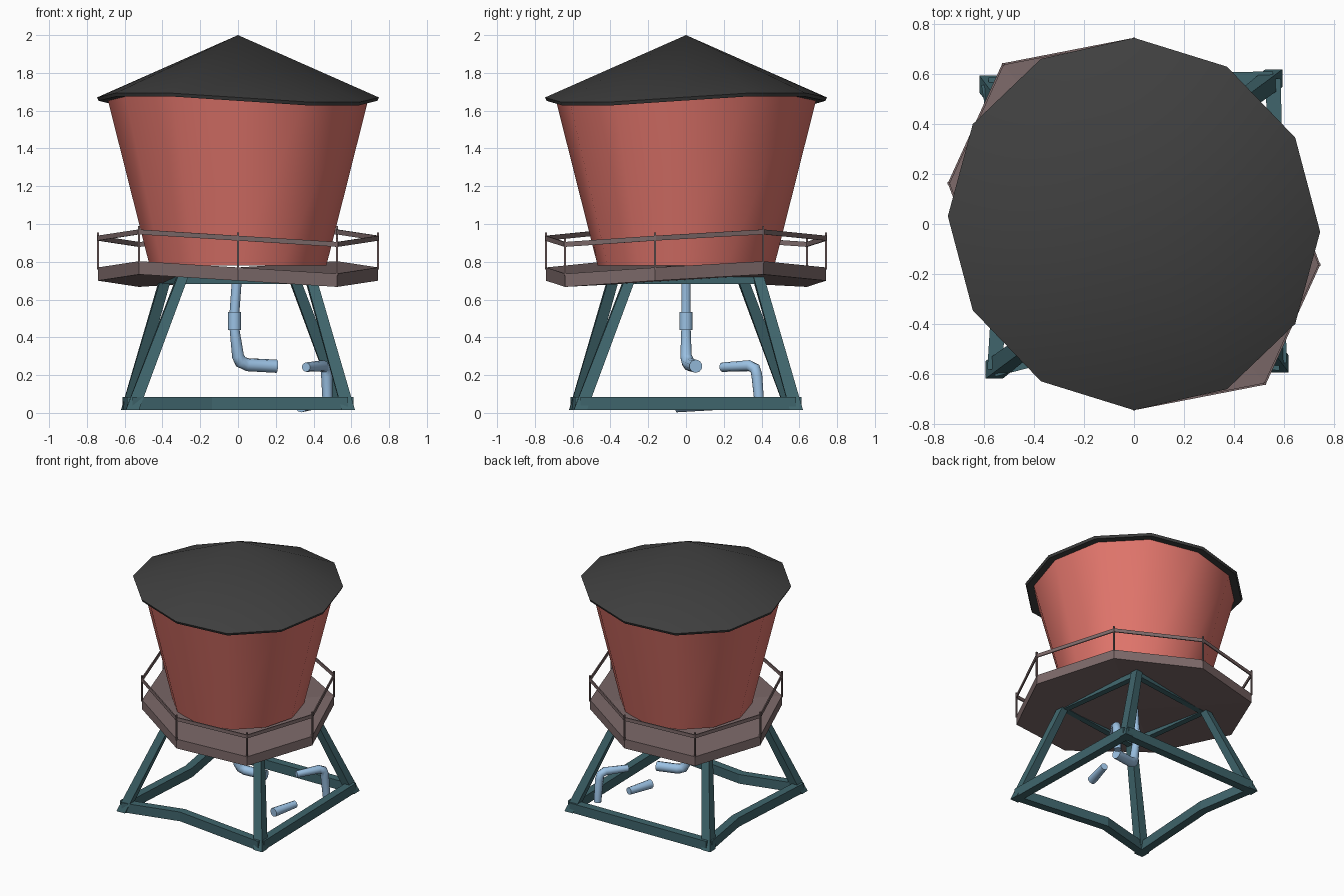
import bpy, math
from mathutils import Vector
from math import sin, cos, pi

if "Cube" in bpy.data.objects:
    bpy.data.objects.remove(bpy.data.objects["Cube"])


def material(name, rgb):
    m = bpy.data.materials.new(name)
    m.diffuse_color = (*rgb, 1)
    m.use_nodes = True
    m.node_tree.nodes["Principled BSDF"].inputs["Base Color"].default_value = m.diffuse_color
    return m


ROOF = material("roof_grey", (0.05, 0.05, 0.05))
RED = material("tank_red", (0.76, 0.18, 0.15))
DECK = material("deck_brown", (0.2, 0.14, 0.14))
STEEL = material("frame_teal", (0.05, 0.13, 0.15))
BLUE = material("pipe_blue", (0.33, 0.54, 0.78))


def make(name, verts, faces, mat, smooth=None):
    me = bpy.data.meshes.new(name)
    me.from_pydata([tuple(v) for v in verts], [], faces)
    me.materials.append(mat)
    ob = bpy.data.objects.new(name, me)
    bpy.context.collection.objects.link(ob)
    if smooth:
        bpy.ops.object.select_all(action='DESELECT')
        ob.select_set(True)
        bpy.context.view_layer.objects.active = ob
        bpy.ops.object.shade_smooth_by_angle(angle=math.radians(smooth))
    return ob


def rings(name, loops, mat, bottom=None, top=None, smooth=None):
    """Skin equal-sized loops from bottom to top, closing ends with fans."""
    n = len(loops[0])
    verts = [v for l in loops for v in l]
    faces = [(k * n + i, k * n + (i + 1) % n, (k + 1) * n + (i + 1) % n, (k + 1) * n + i)
             for k in range(len(loops) - 1) for i in range(n)]
    last = (len(loops) - 1) * n
    if bottom:
        verts.append(bottom)
        faces += [((i + 1) % n, i, len(verts) - 1) for i in range(n)]
    if top:
        verts.append(top)
        faces += [(last + i, last + (i + 1) % n, len(verts) - 1) for i in range(n)]
    return make(name, verts, faces, mat, smooth)


def skewed(n, r, z, shear, warp):
    """Polygon loop skewed in plan and warped into a slight saddle."""
    out = []
    for i in range(n):
        a = 2 * pi * i / n
        x, y = r * cos(a), r * sin(a)
        out.append((x, y - shear * x, z + warp * sin(2 * a)))
    return out


def tube(name, path, radii, mat, n=10, smooth=40):
    """Sweep a round section along a path with a radius per point."""
    pts = [Vector(p) for p in path]
    loops = []
    for i, p in enumerate(pts):
        d0 = (pts[i] - pts[i - 1]).normalized() if i else Vector()
        d1 = (pts[i + 1] - pts[i]).normalized() if i < len(pts) - 1 else Vector()
        d = (d0 + d1).normalized()
        u = d.cross(Vector((-0.6, 0.8, 0))).normalized()
        v = d.cross(u)
        loops.append([p + radii[i] * (cos(2 * pi * k / n) * u + sin(2 * pi * k / n) * v)
                      for k in range(n)])
    return rings(name, loops, mat, pts[0], pts[-1], smooth)


def beam(name, path, w, h, mat):
    """Rectangular bar along a path; w is the horizontal width, h the other side."""
    pts = [Vector(p) for p in path]
    d = (pts[-1] - pts[0]).normalized()
    side = d.cross(Vector((0, 0, 1)))
    side = side.normalized() if side.length > 0.01 else Vector((1, 0, 0))
    up = side.cross(d)
    loops = [[p + side * (sx * w / 2) + up * (sy * h / 2)
              for sx, sy in ((-1, -1), (1, -1), (1, 1), (-1, 1))] for p in pts]
    return rings(name, loops, mat, pts[0], pts[-1])


def turned(x, y, z, deg):
    c, s = cos(math.radians(deg)), sin(math.radians(deg))
    return Vector((c * x - s * y, s * x + c * y, z))


# Roof
rings("roof", [skewed(12, 0.738, 1.652, 0.042, 0.028), skewed(12, 0.746, 1.67, 0.042, 0.028)],
      ROOF, bottom=(0, 0, 1.66), top=(0, 0, 2.0), smooth=30)

# Tank
rings("tank", [skewed(12, 0.468, 0.78, 0.042, 0.0), skewed(12, 0.69, 1.66, 0.042, 0.026)],
      RED, bottom=(0, 0, 0.78), top=(0, 0, 1.66), smooth=40)

# Platform
deck = skewed(8, 0.742, 0.77, 0.22, 0.033)
rings("platform", [skewed(8, 0.742, 0.70, 0.22, 0.033), deck], DECK,
      bottom=(0, 0, 0.70), top=(0, 0, 0.77))

# Railing
edge = [Vector(p) for p in deck]
up = Vector((0, 0, 0.155))
for i, p in enumerate(edge):
    q = edge[(i + 1) % 8]
    beam(f"rail_post_{i}", [p - Vector((0, 0, 0.01)), p + up * 1.2], 0.01, 0.01, DECK)
    beam(f"handrail_{i}", [p + up, q + up], 0.008, 0.026, DECK)

# Legs lean inwards and twist to a smaller top frame
signs = [(-1, -1), (1, -1), (1, 1), (-1, 1)]
feet, tops = [], []
for i, (sx, sy) in enumerate(signs):
    def section(c, h, z, deg):
        return [turned(sx * c + dx * h, sy * c + dy * h, z, deg) for dx, dy in signs]
    feet.append(turned(sx * 0.57, sy * 0.57, 0.05, 1.2))
    tops.append(turned(sx * 0.338, sy * 0.338, 0.705, 7.5))
    low, high = section(0.572, 0.035, 0.015, 1.2), section(0.338, 0.028, 0.73, 7.5)
    rings(f"leg_{i}", [low, high], STEEL, sum(low, Vector()) / 4, sum(high, Vector()) / 4)

# Base beams (front and left ones bent inwards) and top beams
bend = [0.1, 0, 0, 0.06]
for i in range(4):
    a, b = feet[i], feet[(i + 1) % 4]
    inward = Vector((0, 0, 1)).cross(b - a).normalized()
    path = [a, a.lerp(b, 0.37) + inward * bend[i], b] if bend[i] else [a, b]
    beam(f"base_beam_{i}", path, 0.06, 0.07, STEEL)
    beam(f"top_beam_{i}", [tops[i], tops[(i + 1) % 4]], 0.045, 0.045, STEEL)

# Downpipe with collar
tube("downpipe",
     [(-0.005, 0, 0.72), (-0.018, 0, 0.54), (-0.018, 0, 0.44), (0, 0, 0.30),
      (0.015, 0.01, 0.27), (0.05, 0.02, 0.255), (0.205, 0.052, 0.247)],
     [0.026, 0.026, 0.026, 0.032, 0.035, 0.035, 0.035], BLUE)
tube("pipe_collar", [(-0.018, 0, 0.535), (-0.018, 0, 0.44)], [0.035, 0.035], BLUE)

# Standing elbow pipe
tube("elbow_pipe",
     [(0.36, 0.19, 0.242), (0.45, 0.335, 0.25), (0.465, 0.365, 0.235),
      (0.47, 0.375, 0.2), (0.475, 0.39, 0.03)],
     [0.025, 0.03, 0.03, 0.03, 0.026], BLUE)

# Loose pipe piece on the ground
tube("loose_pipe", [(0.335, -0.05, 0.036), (0.385, 0.14, 0.04)], [0.033, 0.026], BLUE)
